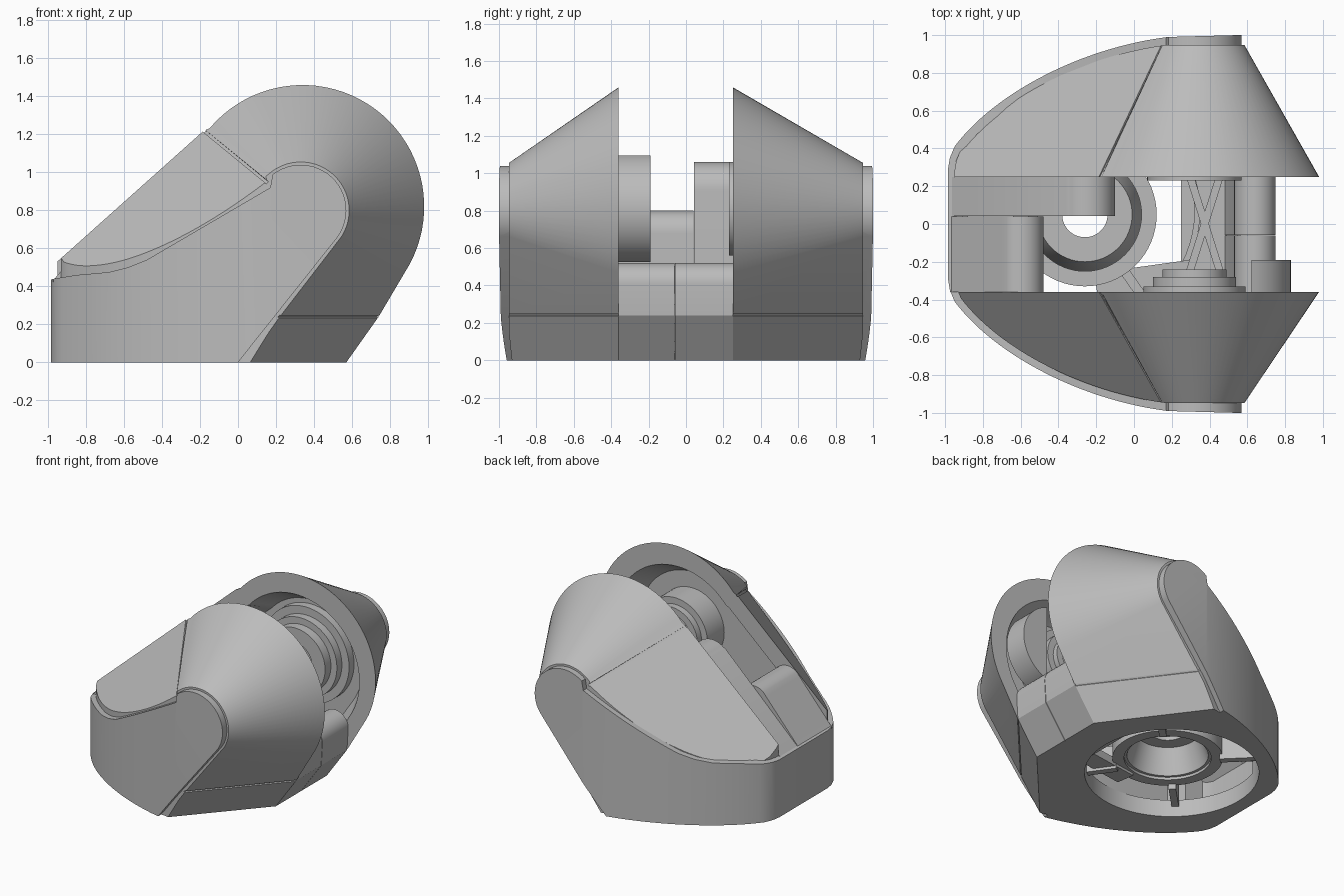
import bpy, bmesh, math
from mathutils import Vector
from mathutils.geometry import interpolate_bezier

if "Cube" in bpy.data.objects:
    bpy.data.objects.remove(bpy.data.objects["Cube"])

grey = bpy.data.materials.new("satin grey")
grey.use_nodes = True
grey.diffuse_color = (0.5, 0.5, 0.5, 1)
grey.node_tree.nodes["Principled BSDF"].inputs["Base Color"].default_value = (0.5, 0.5, 0.5, 1)

AXLE = (0.32, 0.81)
BASE = (-0.28, 0.07)
CUP = (-0.26, 0.05)


def finish(name, bm):
    bmesh.ops.recalc_face_normals(bm, faces=bm.faces)
    mesh = bpy.data.meshes.new(name)
    bm.to_mesh(mesh)
    bm.free()
    mesh.materials.append(grey)
    ob = bpy.data.objects.new(name, mesh)
    bpy.context.collection.objects.link(ob)
    return ob


def place(p, axis, h):
    return (p[0], h, p[1]) if axis == "y" else (p[0], p[1], h)


def loft(name, rings, axis="y"):
    """Closed solid through (outline, height) rings with equal point counts."""
    bm = bmesh.new()
    loops = [[bm.verts.new(place(p, axis, h)) for p in pts] for pts, h in rings]
    for a, b in zip(loops, loops[1:]):
        for i in range(len(a)):
            j = (i + 1) % len(a)
            bm.faces.new((a[i], a[j], b[j], b[i]))
    bm.faces.new(loops[0])
    bm.faces.new(loops[-1])
    return finish(name, bm)


def prism(name, pts, axis, a, b):
    return loft(name, [(pts, a), (pts, b)], axis)


def arc(c, r, start, end, n=24):
    angles = [math.radians(start + (end - start) * i / n) for i in range(n + 1)]
    return [(c[0] + r * math.cos(t), c[1] + r * math.sin(t)) for t in angles]


def turned(name, c, axis, profile, n=64):
    """Ring of revolution from a closed (radius, height) profile."""
    bm = bmesh.new()
    loops = [[bm.verts.new(place(p, axis, h)) for p in arc(c, r, 0, 360, n)[:-1]]
             for r, h in profile]
    for a, b in zip(loops, loops[1:] + loops[:1]):
        for i in range(n):
            j = (i + 1) % n
            bm.faces.new((a[i], a[j], b[j], b[i]))
    return finish(name, bm)


def disc(name, c, r, axis, a, b):
    return prism(name, arc(c, r, 0, 360, 64)[:-1], axis, a, b)


def boolean(ob, cutter, op):
    mod = ob.modifiers.new("cut", "BOOLEAN")
    mod.operation, mod.object, mod.solver = op, cutter, "EXACT"
    bpy.context.view_layer.objects.active = ob
    bpy.ops.object.modifier_apply(modifier=mod.name)
    bpy.data.objects.remove(cutter)


def plan(inset, end):
    """Plan outline: blunt nose, swept sides, flat flanks to x = end."""
    curve = interpolate_bezier(Vector((-0.95, 0.41)), Vector((-0.75, 0.68)),
                               Vector((-0.3, 0.93)), Vector((0.18, 0.99)), 28)
    half = [(-0.985, 0.29), (-0.975, 0.35)] + [(v.x, v.y) for v in curve] + [(0.55, 1.0)]
    kx, ky = 1 - inset / 1.28, 1 - inset * 1.2
    half = [(0.3 + (x - 0.3) * kx, y * ky) for x, y in half]
    half.append((end, half[-1][1]))
    return half + [(x, -y) for x, y in reversed(half)]


def mix(a, b, t):
    return [(p[0] + (q[0] - p[0]) * t, p[1] + (q[1] - p[1]) * t) for p, q in zip(a, b)]


def shrink(pts, c, k):
    return [(c[0] + (x - c[0]) * k, c[1] + (z - c[1]) * k) for x, z in pts]


# Outer side wall, wrapped around the nose
wall = prism("side_wall", plan(0, 0.62), "z", 0, 1.2)
boolean(wall, prism("inner", plan(0.045, 0.9), "z", -0.1, 1.3), "DIFFERENCE")
wall_side = [(-1.05, 0), (-1.05, 0.42), (-0.97, 0.44), (-0.85, 0.46), (-0.68, 0.475),
             (-0.58, 0.5), (-0.48, 0.54), (0.17, 0.92)] \
    + arc((0.33, 0.8), 0.24, 128, -35) + [(0, 0)]
boolean(wall, prism("outline", wall_side, "y", -1.1, 1.1), "INTERSECT")

# Two hollow conical shells, each facing the central gap
large = [(-0.98, 0), (-0.98, 0.505), (-0.18, 1.22)] + arc((0.34, 0.82), 0.64, 140, -33, 40) \
    + [(0.74, 0.24), (0.57, 0)]
small = [(-0.9, 0), (-0.895, 0.005), (0.15, 0.95)] + arc((0.33, 0.8), 0.255, 135, -33, 40) \
    + [(0.22, 0.24), (0.05, 0)]
for side, gap, name in ((-1, 0.36, "front_shell"), (1, 0.25, "back_shell")):
    rim = shrink(large, (0.22, 0.6), 0.82)
    deep = shrink(mix(large, small, 0.3), (0.22, 0.58), 0.82)
    shell = loft(name, [(small, side * 0.947), (large, side * gap),
                        (rim, side * gap), (deep, side * (gap + 0.17))])
    boolean(shell, prism("trim", plan(0.034, 1.3), "z", -0.1, 1.6), "INTERSECT")
    boolean(shell, disc("opening", BASE, 0.6, "z", -0.1, 0.22), "DIFFERENCE")
    # Shallow panel grooves along the roof crease and above the skirt
    for corner in (2, -2):
        ends = []
        for t in (-0.02, 1.02):
            c = mix(large[corner:][:1], small[corner:][:1], t)[0]
            ends.append((arc(c, 0.011, 0, 360, 4)[:-1], side * (gap + (0.947 - gap) * t)))
        boolean(shell, loft("groove", ends), "DIFFERENCE")

# Bottom plate with round opening
left = [p for p in plan(0.02, 0.6) if p[0] < 0.02]
half = len(left) // 2
outline = left[:half] + [(0.07, 0.91), (0.565, 0.25), (0.565, -0.36), (0.07, -0.91)] + left[half:]
floor = prism("bottom_plate", outline, "z", 0, 0.05)
boolean(floor, disc("opening", BASE, 0.6, "z", -0.1, 0.2), "DIFFERENCE")
turned("opening_lip", BASE, "z", [(0.6, 0.01), (0.63, 0.01), (0.63, 0.13), (0.6, 0.13)])

# Rear bumper in two halves, rounded on top
bumper = [(0.57, 0), (0.74, 0.24)] + arc((0.64, 0.41), 0.11, 0, 180, 16) + [(0.53, 0.25), (0.45, 0)]
prism("rear_bumper_front", bumper, "y", -0.36, -0.062)
prism("rear_bumper_back", bumper, "y", -0.058, 0.25)

# Nose covers between the shells
low = [(-0.975, 0.43), (-0.7, 0.745)] + arc((-0.6, 0.68), 0.12, 130, 0, 16) \
    + [(-0.48, 0.5), (-0.6, 0.5), (-0.66, 0.66), (-0.94, 0.33)]
prism("nose_cover", low, "y", -0.36, 0.04)
high = [(-0.975, 0.43), (-0.36, 1.02)] + arc((-0.25, 0.91), 0.15, 130, 0, 16) \
    + [(-0.1, 0.5), (-0.14, 0.5), (-0.14, 0.76), (-0.45, 0.76), (-0.94, 0.33)]
prism("nose_arm", high, "y", 0.043, 0.25)

# Axle drives on the inside of each shell
turned("front_drive", AXLE, "y", [(0.12, -0.57), (0.27, -0.57), (0.27, -0.33), (0.22, -0.33),
                                  (0.22, -0.28), (0.17, -0.28), (0.17, -0.24), (0.12, -0.24)])
turned("back_drive", AXLE, "y", [(0.14, 0.46), (0.36, 0.46), (0.36, 0.36), (0.3, 0.36),
                                 (0.3, 0.3), (0.25, 0.3), (0.25, 0.23), (0.14, 0.23)])
disc("front_hub", AXLE, 0.13, "y", -0.57, -0.32)
disc("back_hub", AXLE, 0.15, "y", 0.46, 0.3)
prism("cable_cover", arc((0.53, 0.81), 0.3, -72, 72), "y", -0.37, -0.19)

# Turntable ring and cup seen through the bottom
turned("turntable_ring", CUP, "z", [(0.38, 0.12), (0.38, 0.3), (0.3, 0.3), (0.3, 0.12)])
turned("turntable_cup", CUP, "z", [(0.31, 0.14), (0.31, 0.18), (0.25, 0.36), (0.12, 0.36),
                                   (0.12, 0.33), (0.22, 0.33), (0.28, 0.14)])


# Braces tying the turntable to the body
def brace(name, a, b, width, z0, z1):
    d = Vector((b[0] - a[0], b[1] - a[1])).normalized() * width / 2
    pts = [(a[0] - d.y, a[1] + d.x), (b[0] - d.y, b[1] + d.x),
           (b[0] + d.y, b[1] - d.x), (a[0] + d.y, a[1] - d.x)]
    prism(name, pts, "z", z0, z1)


for i, angle in enumerate((45, 135, 225, 305)):
    d = Vector((math.cos(math.radians(angle)), math.sin(math.radians(angle))))
    c = Vector(CUP)
    brace("turntable_brace_%d" % (i + 1), c + d * 0.36, c + d * 0.62, 0.05, 0.08, 0.26)
brace("rear_brace_front", (0.28, -0.3), (0.45, 0.24), 0.04, 0.1, 0.2)
brace("rear_brace_back", (0.3, 0.24), (0.47, -0.3), 0.04, 0.1, 0.2)
brace("rear_web", (0.4, -0.36), (0.4, 0.25), 0.3, 0.04, 0.1)
brace("front_gusset", (-0.2, -0.33), (0.3, -0.26), 0.14, 0.1, 0.16)

# Smooth curved faces, keep edges crisp
bpy.ops.object.select_all(action="DESELECT")
for ob in bpy.context.collection.objects:
    if ob.type == "MESH" and ob.data.materials and ob.data.materials[0] == grey:
        ob.select_set(True)
        bpy.context.view_layer.objects.active = ob
bpy.ops.object.shade_smooth_by_angle(angle=math.radians(28))
